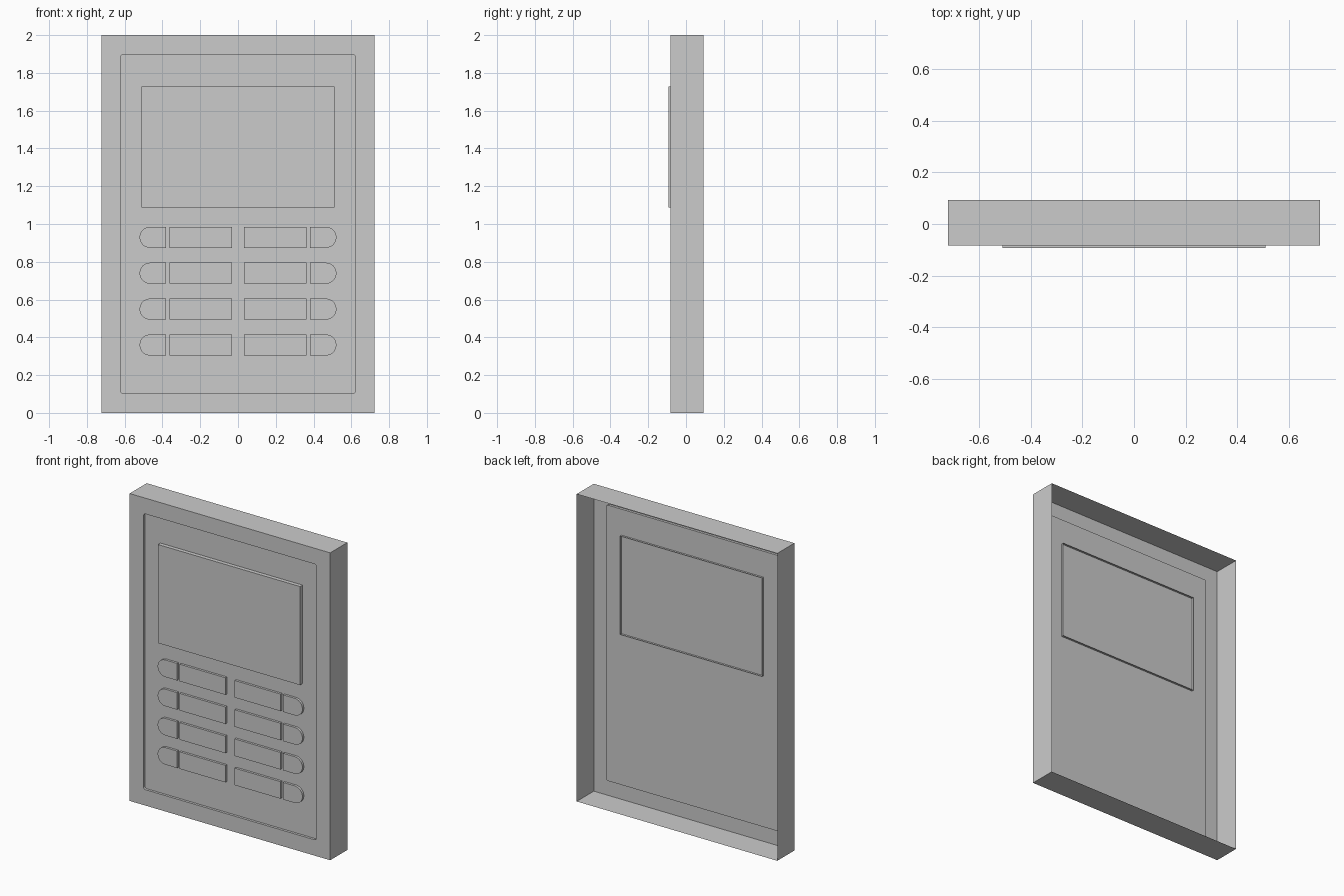
import bpy, bmesh
from math import sin, cos, pi

if "Cube" in bpy.data.objects:
    bpy.data.objects.remove(bpy.data.objects["Cube"])

BACK, FRONT, PANEL, SCREEN = 0.0925, -0.083, -0.067, -0.0925


def outline(x0, x1, z0, z1, radii=(0, 0, 0, 0), steps=8):
    """Rectangle outline; radii for bottom-left, bottom-right, top-right, top-left."""
    pts = []
    corners = ((x0, z0, 1, 1), (x1, z0, -1, 1), (x1, z1, -1, -1), (x0, z1, 1, -1))
    for i, ((x, z, sx, sz), r) in enumerate(zip(corners, radii)):
        if r == 0:
            pts.append((x, z))
            continue
        for k in range(steps + 1):
            a = pi + (i + k / steps) * pi / 2
            pts.append((x + sx * r + r * cos(a), z + sz * r + r * sin(a)))
    return pts


def ring(bm, pts, y):
    return [bm.verts.new((x, y, z)) for x, z in pts]


def wall(bm, a, b):
    n = len(a)
    for i in range(n):
        j = (i + 1) % n
        bm.faces.new((a[i], a[j], b[j], b[i]))


def finish(bm, name):
    me = bpy.data.meshes.new(name)
    bm.to_mesh(me)
    bm.free()
    ob = bpy.data.objects.new(name, me)
    bpy.context.collection.objects.link(ob)
    return ob


def raised_part(name, pts, y_front, y_back):
    """Open-backed shell: front face plus side walls."""
    bm = bmesh.new()
    f, b = ring(bm, pts, y_front), ring(bm, pts, y_back)
    bm.faces.new(f)
    wall(bm, b, f)
    return finish(bm, name)


# Housing: open-backed shell, front border and recessed panel
bm = bmesh.new()
outer = outline(-0.722, 0.722, 0, 2)
inner = outline(-0.622, 0.622, 0.103, 1.897, (0.015,) * 4, 4)
ob_, of_ = ring(bm, outer, BACK), ring(bm, outer, FRONT)
wall(bm, ob_, of_)
inf, inb = ring(bm, inner, FRONT), ring(bm, inner, PANEL)
wall(bm, inf, inb)
bm.faces.new(inb)
# border: each side strip plus corner fans, joining outer corners to rounded corners
for i in range(4):
    arc = inf[i * 5:i * 5 + 5]
    for a, b in zip(arc, arc[1:]):
        bm.faces.new((of_[i], b, a))
    j = (i + 1) % 4
    bm.faces.new((of_[i], of_[j], inf[j * 5], arc[-1]))
bmesh.ops.recalc_face_normals(bm, faces=bm.faces)
if sum(f.normal.y * f.calc_area() for f in bm.faces) > 0:
    bmesh.ops.reverse_faces(bm, faces=bm.faces)
finish(bm, "housing")

# Screen: stands proud of the border, its rim passes through the panel
raised_part("screen", outline(-0.511, 0.511, 1.087, 1.728), SCREEN, PANEL + 0.014)

# Keypad: four mirrored rows of a long key and a round-ended key
H = 0.111
for row in range(4):
    z = 0.304 + row * 0.19
    r = H / 2 - 0.0005
    for side, s in (("right", 1), ("left", -1)):
        for kind, x0, x1, radii in (("long_key", 0.033, 0.363, (0, 0, 0, 0)),
                                    ("round_key", 0.382, 0.521, (0, r, r, 0))):
            pts = outline(x0, x1, z, z + H, radii)
            if s < 0:
                pts = [(-x, zz) for x, zz in reversed(pts)]
            raised_part(f"{kind}_{side}_{row + 1}", pts, FRONT + 0.001, PANEL)
